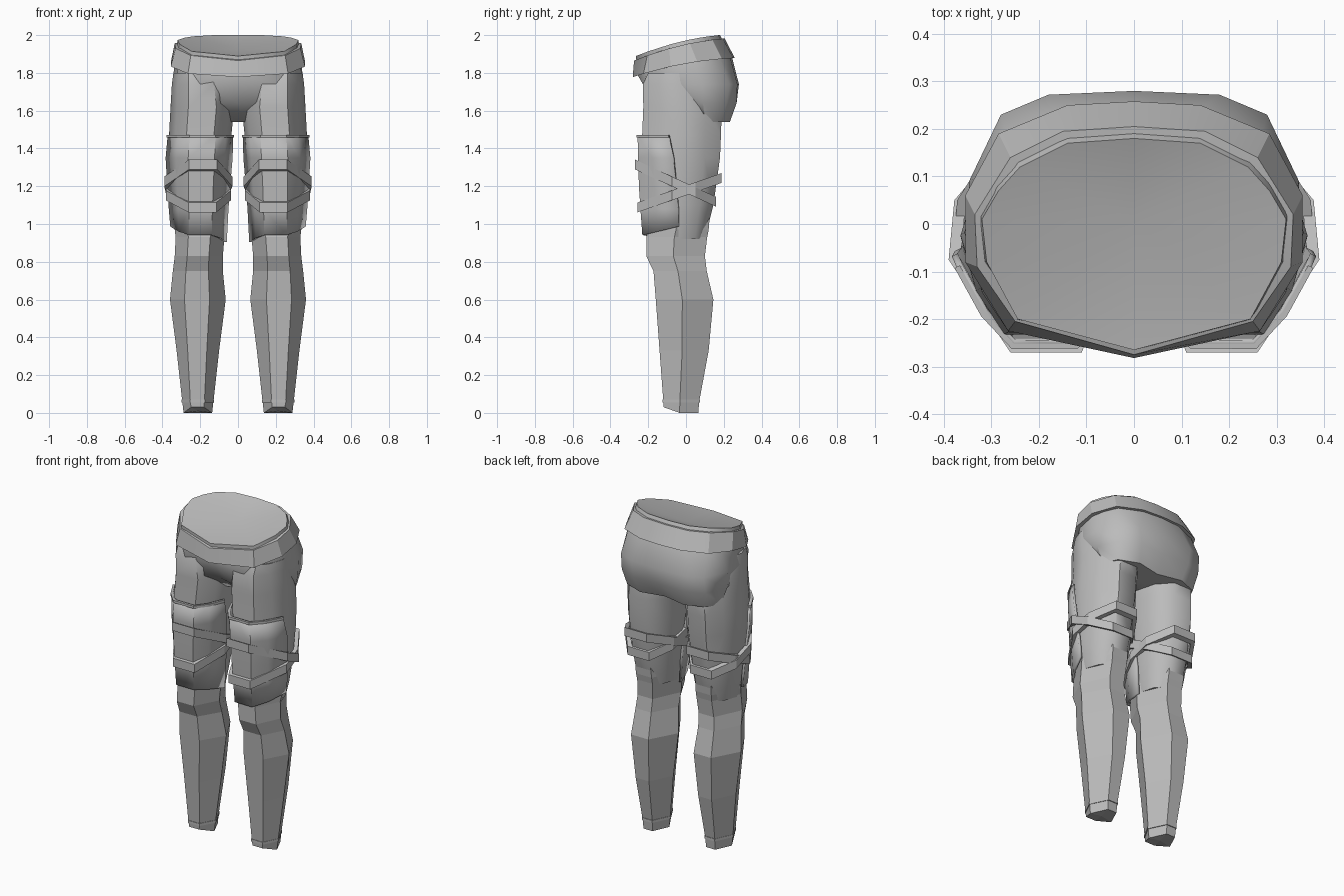
import bpy, bmesh, math

if "Cube" in bpy.data.objects:
    bpy.data.objects.remove(bpy.data.objects["Cube"])

grey = bpy.data.materials.new("cloth grey")
grey.diffuse_color = (0.5, 0.5, 0.5, 1)
grey.use_nodes = True
grey.node_tree.nodes["Principled BSDF"].inputs["Base Color"].default_value = grey.diffuse_color


def finish(name, bm, smooth=None, mirror=False, thick=0):
    bmesh.ops.recalc_face_normals(bm, faces=bm.faces)
    me = bpy.data.meshes.new(name)
    bm.to_mesh(me)
    bm.free()
    me.materials.append(grey)
    ob = bpy.data.objects.new(name, me)
    bpy.context.collection.objects.link(ob)
    if smooth:
        bpy.ops.object.select_all(action='DESELECT')
        ob.select_set(True)
        bpy.context.view_layer.objects.active = ob
        bpy.ops.object.shade_smooth_by_angle(angle=math.radians(smooth))
    if thick:
        m = ob.modifiers.new("thickness", 'SOLIDIFY')
        m.thickness, m.offset = thick, 0
    if mirror:
        ob.modifiers.new("mirror", 'MIRROR')
    return ob


def loft(rings, closed=True, caps=True, wrap=False):
    """Bridge equal-length rings of points; wrap joins the last to the first."""
    bm = bmesh.new()
    vs = [[bm.verts.new(p) for p in r] for r in rings]
    n = len(vs[0])
    pairs = list(zip(vs, vs[1:])) + ([(vs[-1], vs[0])] if wrap else [])
    for a, b in pairs:
        for i in range(n if closed else n - 1):
            j = (i + 1) % n
            bm.faces.new((a[i], a[j], b[j], b[i]))
    if caps:
        for r, dz in ((vs[0], -0.04), (vs[-1], 0)):
            c = sum((v.co for v in r), r[0].co * 0) / n
            c.z += dz
            mid = bm.verts.new(c)
            for i in range(n):
                bm.faces.new((r[i], r[(i + 1) % n], mid))
    return bm


def full(half):
    """Mirror a half outline running from front centre to back centre."""
    return half + [(-x, y) for x, y in half[-2:0:-1]]


def scaled(pts, d):
    """Move an outline inwards by d, towards its middle."""
    cx = (min(p[0] for p in pts) + max(p[0] for p in pts)) / 2
    cy = (min(p[1] for p in pts) + max(p[1] for p in pts)) / 2
    hx = max(p[0] for p in pts) - cx
    hy = max(p[1] for p in pts) - cy
    return [(cx + (x - cx) * (1 - d / hx), cy + (y - cy) * (1 - d / hy)) for x, y in pts]


def band(top, bottom, ztop, zbot, d):
    ring = lambda pts, zf: [(x, y, zf(y)) for x, y in pts]
    return loft([ring(top, ztop), ring(bottom, zbot),
                 ring(scaled(bottom, d), zbot), ring(scaled(top, d), ztop)],
                caps=False, wrap=True)


# heights of the sloping waist lines
rim_z = lambda y: 1.972 + 0.22 * y - 0.35 * y * y
belt_top_z = lambda y: rim_z(y) - 0.02
belt_bot_z = lambda y: 1.85 + 0.18 * y - 0.27 * y * y

# pelvis
waist = full([(0, -.265), (.245, -.2), (.31, -.08), (.32, .01), (.285, .07), (.24, .12), (.14, .17), (0, .18)])
hip = full([(0, -.255), (.24, -.205), (.33, -.075), (.335, .04), (.31, .11), (.265, .18), (.13, .235), (0, .245)])
seat = full([(0, -.225), (.2, -.228), (.30, -.16), (.347, -.02), (.347, .09), (.28, .23), (.18, .272), (0, .28)])
low = full([(0, -.165), (.11, -.2), (.2, -.19), (.3, -.04), (.342, .09), (.285, .215), (.17, .268), (0, .262)])
crotch = full([(0, -.05), (.035, -.06), (.07, -.03), (.12, .03), (.31, .1), (.27, .185), (.15, .232), (0, .2)])
rings = [[(x, y, rim_z(y)) for x, y in waist], [(x, y, belt_bot_z(y)) for x, y in hip]]
rings += [[(x, y, z) for x, y in o] for o, z in ((seat, 1.74), (low, 1.64), (crotch, 1.54))]
finish("pelvis", loft(rings), 50)

# belt
belt_top = full([(0, -.275), (.25, -.205), (.33, -.09), (.335, .02), (.26, .14), (.15, .195), (0, .205)])
belt_bot = full([(0, -.282), (.265, -.225), (.355, -.08), (.355, .06), (.285, .19), (.14, .25), (0, .258)])
finish("belt", band(belt_top, belt_bot, belt_top_z, belt_bot_z, .03), 30)


def section(uv, z, xo, xi, yf, yb):
    return [(xi + u * (xo - xi), yf + v * (yb - yf), z) for u, v in uv]


# thighs: rounded sections of height, outer x, inner x, front y, back y
round_uv = [(.28, 0), (.72, 0), (.9, .22), (1, .5), (.88, .8), (.68, 1),
            (.32, 1), (.1, .8), (0, .5), (.08, .22)]
thigh = [(1.8, .342, .06, -.2, .1), (1.74, .35, .04, -.228, .15), (1.62, .357, .02, -.226, .19),
         (1.47, .365, .035, -.232, .185), (1.35, .365, .04, -.232, .18),
         (1.1, .35, .06, -.215, .145), (1.0, .338, .072, -.19, .12), (.92, .32, .085, -.17, .1)]
finish("thighs", loft([section(round_uv, *r) for r in thigh]), 50, True)

# lower legs: six-sided, flat faces
hex_uv = [(.29, 0), (.74, 0), (1, .46), (.7, 1), (.3, 1), (0, .46)]
shin = [(1.03, .335, .075, -.18, .125), (.97, .335, .07, -.2, .12), (.93, .33, .072, -.21, .112),
        (.83, .335, .08, -.21, .1), (.75, .345, .08, -.172, .11), (.6, .36, .065, -.16, .145),
        (.33, .325, .1, -.14, .12), (.06, .295, .13, -.12, .07)]
rings = [section(hex_uv, *r) for r in shin]
rings.append([(x, y, .03 if y < -.1 else 0) for x, y, z in section(hex_uv, 0, .288, .137, -.118, .065)])
finish("lower_legs", loft(rings), None, True)

# ankle cuffs
cuff = [(x, y) for x, y, z in section(hex_uv, 0, .298, .126, -.124, .075)]
finish("ankle_cuffs", band(cuff, cuff, lambda y: .07, lambda y: .055, .012), None, True)

# thigh guards: shells around the front of each thigh
guard_uv = [(0, 1), (.12, .4), (.27, 0), (.66, 0), (.84, .4), (1, 1)]
guard = [(1.47, .366, .032, -.25, -.09), (1.35, .377, .035, -.247, -.065),
         (1.2, .368, .048, -.243, -.05), (1.08, .36, .057, -.235, -.04)]
rings = [section(guard_uv, *r) for r in guard]
# the hem rises towards the outside and drops towards the inside
rings.append([(x, y, .942 + (.24 if x > .2 else -.2) * (y + .225))
              for x, y, z in section(guard_uv, 0, .352, .066, -.225, -.04)])
finish("thigh_guards", loft(rings, closed=False, caps=False), 30, True, .014)

# raised lip along the top of each guard
lip = [section(guard_uv, z, .372, .028, -.257, -.09) for z in (1.472, 1.457)]
finish("guard_lips", loft(lip, closed=False, caps=False), None, True, .012)

# crossing straps
falling = [(.26, -.27), (.39, -.075), (.378, .05), (.285, .16), (.14, .16), (.052, .05), (.03, -.075), (.11, -.27)]
rising = [(.262, -.257), (.382, -.075), (.372, .05), (.285, .188), (.135, .188), (.045, .05), (.038, -.075), (.115, -.257)]
for name, pts, zf in (("falling_straps", falling, lambda y: 1.315 - .46 * (y + .27)),
                      ("rising_straps", rising, lambda y: 1.09 + .35 * (y + .25))):
    finish(name, band(pts, pts, lambda y: zf(y) + .026, lambda y: zf(y) - .026, .025), None, True)
